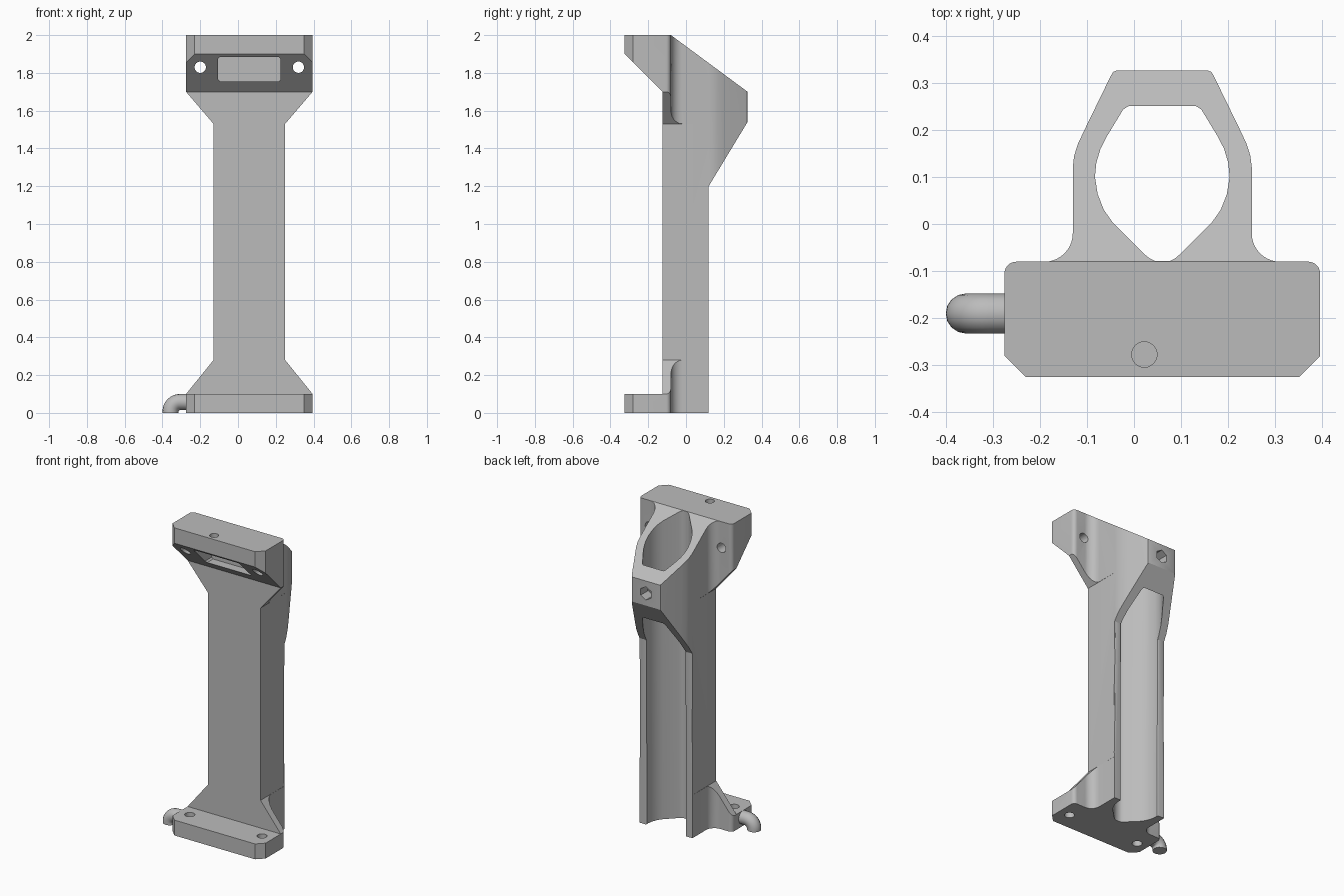
import bpy, bmesh, math
from mathutils import Vector

if "Cube" in bpy.data.objects:
    bpy.data.objects.remove(bpy.data.objects["Cube"], do_unlink=True)

CX = 0.06  # symmetry plane of the bracket

grey = bpy.data.materials.new("light_grey")
grey.use_nodes = True
grey.diffuse_color = (0.5, 0.5, 0.5, 1)
grey.node_tree.nodes["Principled BSDF"].inputs["Base Color"].default_value = (0.5, 0.5, 0.5, 1)


def prism(name, pts, axis, lo, hi):
    """Extrude a 2D outline along an axis between lo and hi."""
    place = {"X": lambda a, b, t: (t, a, b),
             "Y": lambda a, b, t: (a, t, b),
             "Z": lambda a, b, t: (a, b, t)}[axis]
    bm = bmesh.new()
    base = bm.faces.new([bm.verts.new(place(a, b, lo)) for a, b in pts])
    new = bmesh.ops.extrude_face_region(bm, geom=[base])["geom"]
    shift = Vector(place(0, 0, hi - lo))
    bmesh.ops.translate(bm, vec=shift, verts=[g for g in new if isinstance(g, bmesh.types.BMVert)])
    bmesh.ops.recalc_face_normals(bm, faces=bm.faces)
    mesh = bpy.data.meshes.new(name)
    bm.to_mesh(mesh)
    bm.free()
    mesh.materials.append(grey)
    obj = bpy.data.objects.new(name, mesh)
    bpy.context.collection.objects.link(obj)
    return obj


def arc(cx, cy, r, start, end, n):
    angles = [math.radians(start + (end - start) * i / n) for i in range(n + 1)]
    return [(cx + r * math.cos(a), cy + r * math.sin(a)) for a in angles]


def mirrored(half):
    """Close a half outline (offsets from the symmetry plane) by mirroring."""
    return [(CX + x, y) for x, y in half] + [(CX - x, y) for x, y in reversed(half)]


def combine(target, other, operation):
    mod = target.modifiers.new(operation.lower(), "BOOLEAN")
    mod.operation, mod.solver, mod.object = operation, "EXACT", other
    other.hide_render = True
    bpy.context.view_layer.objects.active = target
    bpy.ops.object.modifier_apply(modifier=mod.name)
    bpy.data.objects.remove(other, do_unlink=True)


def smooth(obj):
    bpy.ops.object.select_all(action="DESELECT")
    obj.select_set(True)
    bpy.context.view_layer.objects.active = obj
    bpy.ops.object.shade_smooth_by_angle(angle=math.radians(30))


# Bracket: plan outline with front block, filleted wings and rear hoop
plan = ([(0.29, -0.325), (0.335, -0.28)]
        + arc(0.31, -0.105, 0.025, 0, 90, 6)
        + arc(0.25, -0.02, 0.06, -90, -180, 10)
        + [(0.19, 0.12), (0.187, 0.145), (0.179, 0.17), (0.165, 0.2),
           (0.109, 0.315), (0.104, 0.323), (0.096, 0.326)])
bracket = prism("bracket", mirrored(plan), "Z", 0, 2)

# Side profile: foot, sloped head and hoop
side = [(-0.4, -0.1), (-0.4, 0.1), (-0.125, 0.1), (-0.125, 1.7), (-0.325, 1.9),
        (-0.4, 1.9), (-0.4, 2.1), (-0.08, 2.1), (-0.08, 2), (0.326, 1.7),
        (0.4, 1.7), (0.4, 1.66), (0.326, 1.54), (0.12, 1.2), (0.12, -0.1)]
side[9:13] = [(0.326, 1.7), (0.35, 1.68), (0.35, 1.58), (0.326, 1.54)]
combine(bracket, prism("side_trim", side, "X", -1, 1), "INTERSECT")

# Front profile: waist between the tapered wings
front = [(0.4, -0.1), (0.4, 0.1), (0.335, 0.1), (0.1895, 0.28),
         (0.1895, 1.53), (0.335, 1.7), (0.4, 1.7), (0.4, 2.1)]
combine(bracket, prism("front_trim", mirrored(front), "Y", -1, 1), "INTERSECT")

# Channel running through the full height
channel = [(0.015, -0.079), (0.027, -0.073), (0.038, -0.064), (0.105, 0.003),
           (0.124, 0.03), (0.137, 0.063), (0.143, 0.1), (0.14, 0.13),
           (0.131, 0.16), (0.117, 0.187), (0.083, 0.243), (0.072, 0.25)]
combine(bracket, prism("channel_cut", mirrored(channel), "Z", -0.1, 2.1), "DIFFERENCE")

# Rounded rear lips of the open channel
bm = bmesh.new()
bm.from_mesh(bracket.data)
lips = [e for e in bm.edges if e.calc_length() > 0.8
        and all(abs(v.co.y - 0.12) < 0.002 for v in e.verts)]
bmesh.ops.bevel(bm, geom=lips, offset=0.008, segments=3, profile=0.5, affect="EDGES")
bm.to_mesh(bracket.data)
bm.free()

# Rectangular pocket in the sloped head
pocket = [(0.155, 1.755), (0.165, 1.765), (0.165, 1.875), (0.155, 1.885)]
combine(bracket, prism("pocket_cut", mirrored(pocket), "Y", -0.4, -0.12), "DIFFERENCE")

# Screw holes in head and foot, pin hole on top, hexagonal hole in the hoop
for s in (-1, 1):
    x = CX + s * 0.26
    combine(bracket, prism("head_hole", arc(x, 1.83, 0.03, 0, 345, 23), "Y", -0.4, 0), "DIFFERENCE")
    combine(bracket, prism("foot_hole", arc(x, -0.21, 0.03, 0, 345, 23), "Z", -0.1, 0.2), "DIFFERENCE")
combine(bracket, prism("pin_hole", arc(0.022, -0.277, 0.027, 0, 345, 23), "Z", 1.8, 2.1), "DIFFERENCE")
combine(bracket, prism("hex_hole", arc(CX, 1.62, 0.043, 30, 330, 5), "Y", 0.2, 0.4), "DIFFERENCE")
smooth(bracket)

# Bent pipe at the foot
curve = bpy.data.curves.new("bent_pipe", "CURVE")
curve.dimensions = "3D"
curve.bevel_depth = 0.0425
curve.bevel_resolution = 6
curve.use_fill_caps = True
path = [(-0.26, 0.0575)] + arc(-0.307, 0.0075, 0.05, 90, 180, 10) + [(-0.357, 0)]
spline = curve.splines.new("POLY")
spline.points.add(len(path) - 1)
for p, (x, z) in zip(spline.points, path):
    p.co = (x, -0.19, z, 1)
pipe = bpy.data.objects.new("bent_pipe", curve)
bpy.context.collection.objects.link(pipe)
curve.materials.append(grey)
bpy.ops.object.select_all(action="DESELECT")
pipe.select_set(True)
bpy.context.view_layer.objects.active = pipe
bpy.ops.object.convert(target="MESH")
smooth(bpy.context.view_layer.objects.active)
